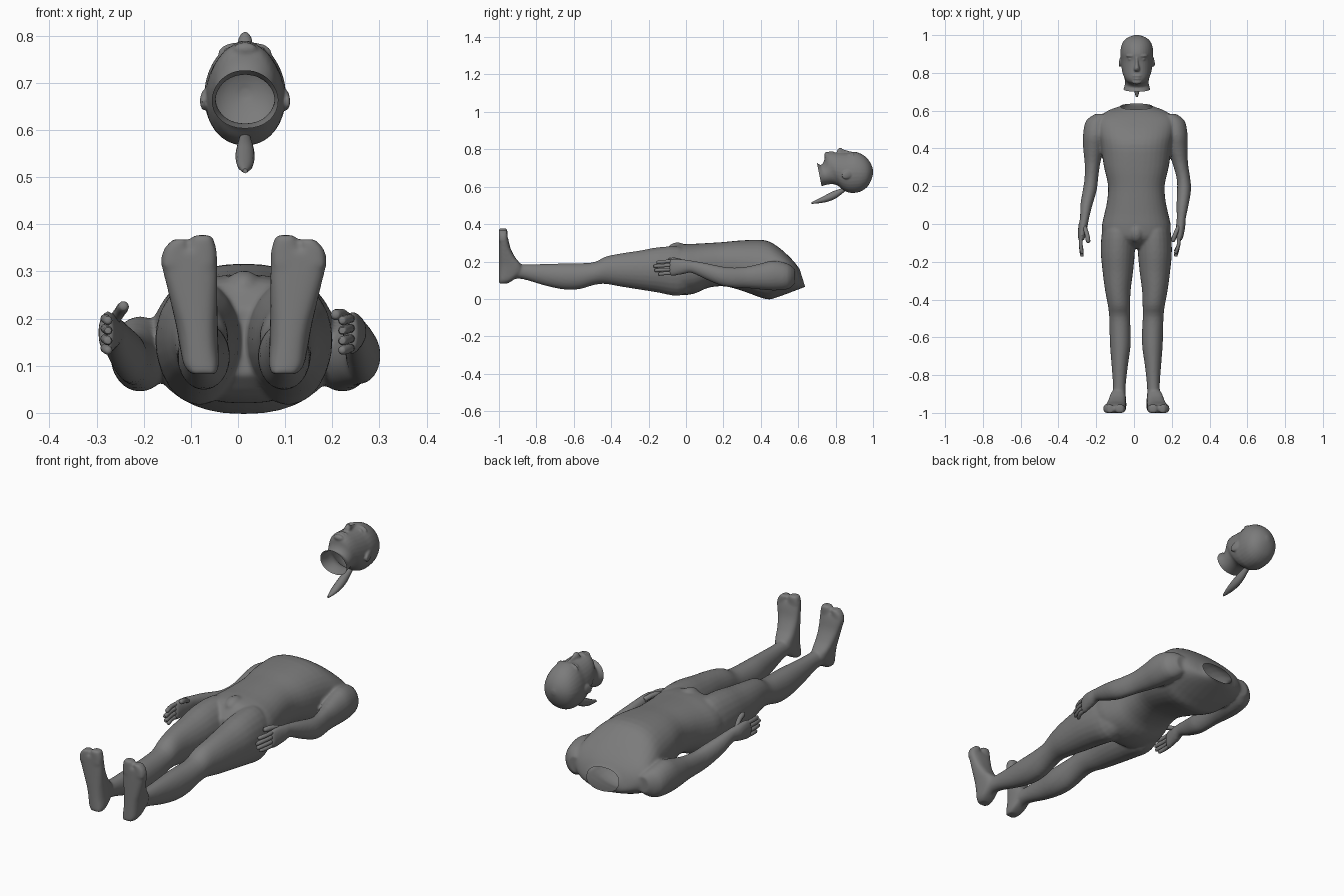
import bpy, bmesh, math
from mathutils import Vector

CX = 0.0125  # body's own midline
grey = bpy.data.materials.new("dark_grey")
grey.diffuse_color = (0.2, 0.2, 0.2, 1)


def finish(bm, name):
    bmesh.ops.recalc_face_normals(bm, faces=bm.faces)
    me = bpy.data.meshes.new(name)
    bm.to_mesh(me)
    bm.free()
    me.materials.append(grey)
    ob = bpy.data.objects.new(name, me)
    bpy.context.collection.objects.link(ob)
    shade([ob])
    return ob


def shade(obs):
    bpy.ops.object.select_all(action='DESELECT')
    for ob in obs:
        ob.select_set(True)
    bpy.context.view_layer.objects.active = obs[0]
    bpy.ops.object.shade_smooth_by_angle(angle=math.radians(50))


def smooth_path(secs, steps):
    # Catmull-Rom through the cross-sections
    out = []
    for i in range(len(secs) - 1):
        p0, p1 = secs[max(i - 1, 0)], secs[i]
        p2, p3 = secs[i + 1], secs[min(i + 2, len(secs) - 1)]
        for k in range(steps):
            t = k / steps
            out.append([0.5 * (2 * b + (c - a) * t + (2 * a - 5 * b + 4 * c - d) * t * t
                               + (3 * b - a - 3 * c + d) * t ** 3)
                        for a, b, c, d in zip(p0, p1, p2, p3)])
    return out + [secs[-1]]


def loft(name, secs, seg=24, steps=3, power=2.0, taper=0.0):
    # section: x centre, half width, front (y, z), back (y, z)
    bm = bmesh.new()
    rings = []
    for x, hw, yf, zf, yb, zb in smooth_path(secs, steps):
        ring = []
        for i in range(seg):
            t = 2 * math.pi * i / seg
            c, s = math.cos(t), math.sin(t)
            u = math.copysign(abs(c) ** (2 / power), c)
            v = math.copysign(abs(s) ** (2 / power), s)
            w = hw * (1 - taper * max(0, s))
            ring.append(bm.verts.new((x + u * w, (yf + yb) / 2 + v * (yf - yb) / 2,
                                      (zf + zb) / 2 + v * (zf - zb) / 2)))
        rings.append(ring)
    for a, b in zip(rings, rings[1:]):
        for i in range(seg):
            j = (i + 1) % seg
            bm.faces.new((a[i], a[j], b[j], b[i]))
    bm.faces.new(rings[0])
    bm.faces.new(rings[-1])
    return finish(bm, name)


def blob(name, loc, size, rot=(0, 0, 0)):
    bm = bmesh.new()
    bmesh.ops.create_uvsphere(bm, u_segments=16, v_segments=10, radius=1)
    ob = finish(bm, name)
    ob.location, ob.scale, ob.rotation_euler = loc, size, rot
    return ob


def finger(name, points, r):
    # rounded digit through points running toward -y
    secs = [(x, r, y, z + r, y, z - r) for x, y, z in points]
    x, y, z = points[-1]
    secs.append((x, r * 0.45, y - r * 0.8, z + r * 0.45, y - r * 0.8, z - r * 0.45))
    return loft(name, secs, seg=10, steps=2)


def fuse(name, parts, voxel, rounds, point, normal):
    # blend the parts into one skin, then slice the neck open
    bpy.context.view_layer.update()
    shade(parts)
    bpy.ops.object.join()
    ob = bpy.context.view_layer.objects.active
    ob.name = name
    mod = ob.modifiers.new("blend", 'REMESH')
    mod.mode, mod.voxel_size = 'VOXEL', voxel
    bpy.ops.object.modifier_apply(modifier=mod.name)
    mod = ob.modifiers.new("soften", 'SMOOTH')
    mod.factor, mod.iterations = 0.5, rounds
    bpy.ops.object.modifier_apply(modifier=mod.name)
    bm = bmesh.new()
    bm.from_mesh(ob.data)
    bmesh.ops.bisect_plane(bm, geom=bm.verts[:] + bm.edges[:] + bm.faces[:], plane_co=point,
                           plane_no=Vector(normal).normalized(), clear_outer=True)
    bm.to_mesh(ob.data)
    bm.free()
    ob.data.materials.clear()
    ob.data.materials.append(grey)
    shade([ob])


# Torso, running past the neck so it can be sliced
body = [loft("torso", [
    (CX, .075, .635, .15, .665, .06), (CX, .082, .608, .16, .637, .064),
    (CX, .15, .585, .19, .612, .055), (CX, .2, .55, .228, .565, .037),
    (CX, .203, .49, .28, .49, .01),
    (CX, .19, .42, .314, .43, -.002), (CX, .172, .3, .313, .31, .04),
    (CX, .15, .2, .304, .21, .067), (CX, .155, .12, .299, .12, .06),
    (CX, .17, .05, .295, .05, .03), (CX, .183, -.02, .292, -.02, .02),
    (CX, .165, -.08, .278, -.08, .035), (CX, .08, -.13, .22, -.13, .08)],
    seg=36, power=2.3)]
body.append(blob("groin", (CX, -.045, .262), (.04, .055, .04)))

# Legs: y, offset, half width, z low, z high
LEG = [(.04, .085, .07, .05, .25), (-.04, .094, .088, .016, .28), (-.15, .098, .09, .034, .276),
       (-.25, .098, .081, .05, .258), (-.35, .098, .068, .066, .243), (-.43, .092, .059, .08, .226),
       (-.49, .089, .055, .075, .197), (-.57, .086, .056, .052, .191), (-.65, .085, .054, .05, .19),
       (-.75, .088, .043, .07, .187), (-.85, .09, .034, .1, .185), (-.9, .092, .035, .108, .188),
       (-.95, .095, .036, .1, .2)]
# Feet: z, offset, half width, y of instep
FOOT = [(.082, .085, .026, -.955), (.1, .09, .037, -.925), (.14, .095, .041, -.88),
        (.18, .099, .044, -.88), (.22, .104, .048, -.912), (.27, .11, .054, -.938),
        (.32, .116, .060, -.950), (.342, .114, .058, -.957)]
# Toe blocks: big toe, then the rest together
TOES = {"big_toe": [(.31, .088, .029), (.35, .088, .029), (.377, .088, .02)],
        "small_toes": [(.31, .148, .027), (.345, .145, .026), (.368, .136, .014)]}
for side, label in ((-1, "left"), (1, "right")):
    body.append(loft(f"{label}_leg", [(CX + side * o, w, y, hi, y, lo) for y, o, w, lo, hi in LEG]))
    body.append(loft(f"{label}_foot", [(CX + side * o, w, y, z, -1.001, z) for z, o, w, y in FOOT],
                     power=2.8))
    for toe, secs in TOES.items():
        body.append(loft(f"{label}_{toe}", [(CX + side * o, w, -.955, z, -1.001, z)
                                            for z, o, w in secs], power=2.8))

# Arms: y, z, half width, half depth, with x given per side
ARM = [(.582, .12, .035, .04), (.545, .12, .057, .068), (.47, .125, .062, .08), (.4, .12, .054, .07),
       (.32, .115, .041, .057), (.24, .115, .036, .053), (.18, .125, .037, .051), (.1, .15, .032, .043),
       (.03, .172, .024, .033), (-.01, .172, .025, .039), (-.06, .17, .02, .046), (-.088, .168, .015, .043)]
ARM_X = {"right": [.19, .212, .222, .23, .245, .262, .265, .257, .25, .247, .243, .238],
         "left": [-.172, -.198, -.208, -.215, -.22, -.226, -.234, -.252, -.262, -.27, -.276, -.28]}
TIP_X = {"right": .222, "left": -.276}
THUMB = {"right": [(.238, -.01, .195), (.222, -.045, .208), (.208, -.085, .208)],
         "left": [(-.264, -.01, .195), (-.25, -.05, .215), (-.243, -.09, .225)]}
for label, xs in ARM_X.items():
    body.append(loft(f"{label}_arm", [(x, w, y, z + d, y, z - d) for x, (y, z, w, d) in zip(xs, ARM)]))
    for n, (z, tip) in enumerate(((.2, -.15), (.179, -.165), (.157, -.16), (.137, -.14))):
        finger(f"{label}_finger_{n + 1}", [(xs[-1], -.07, z), (xs[-1] - .002, -.11, z),
                                           (TIP_X[label], tip, z - .004)], .0098)
    finger(f"{label}_thumb", THUMB[label], .012)

fuse("body", body, .006, 9, (0, .608, .158), (0, .093, .029))

# Detached head, also running past its neck
head = [loft("skull", [
    (.015, .075, .68, .733, .705, .598), (.015, .071, .70, .727, .725, .603),
    (.015, .063, .722, .716, .76, .612),
    (.015, .064, .738, .738, .79, .613), (.015, .068, .746, .772, .815, .603),
    (.015, .077, .77, .785, .84, .582), (.015, .083, .82, .782, .865, .57),
    (.015, .085, .862, .781, .882, .567), (.015, .087, .9, .787, .91, .568),
    (.015, .083, .94, .774, .94, .577), (.015, .069, .97, .75, .97, .6),
    (.015, .043, .99, .72, .99, .635), (.015, .008, 1.001, .688, 1.001, .67)],
    seg=32, power=2.15, taper=.1)]

# Face details
head.append(loft("nose", [(.015, .008, .885, .788, .885, .76), (.015, .01, .85, .797, .85, .76),
                          (.015, .016, .822, .81, .822, .76), (.015, .014, .808, .795, .808, .76)],
                 seg=12, power=1.8))
head.append(blob("upper_lip", (.015, .783, .781), (.024, .007, .009)))
head.append(blob("lower_lip", (.015, .769, .78), (.021, .007, .009)))
head.append(blob("chin", (.015, .753, .771), (.026, .014, .015)))
for side, label in ((-1, "left"), (1, "right")):
    head.append(blob(f"{label}_eye", (.015 + side * .032, .872, .765), (.014, .006, .012)))
    head.append(blob(f"{label}_brow", (.015 + side * .033, .89, .769), (.026, .008, .014),
                     (0, side * .35, 0)))
    head.append(blob(f"{label}_ear", (.015 + side * .085, .862, .664), (.009, .032, .022),
                     (.35, 0, side * .2)))
fuse("head", head, .004, 5, (0, .70, .727), (0, -.124, -.025))

# Spine stub hanging behind the neck
loft("spine_stub", [(.015, .012, .835, .592, .85, .575), (.015, .019, .785, .575, .805, .54),
                    (.015, .02, .75, .557, .762, .521), (.015, .016, .71, .536, .715, .512),
                    (.015, .005, .672, .518, .672, .508)], seg=12)
